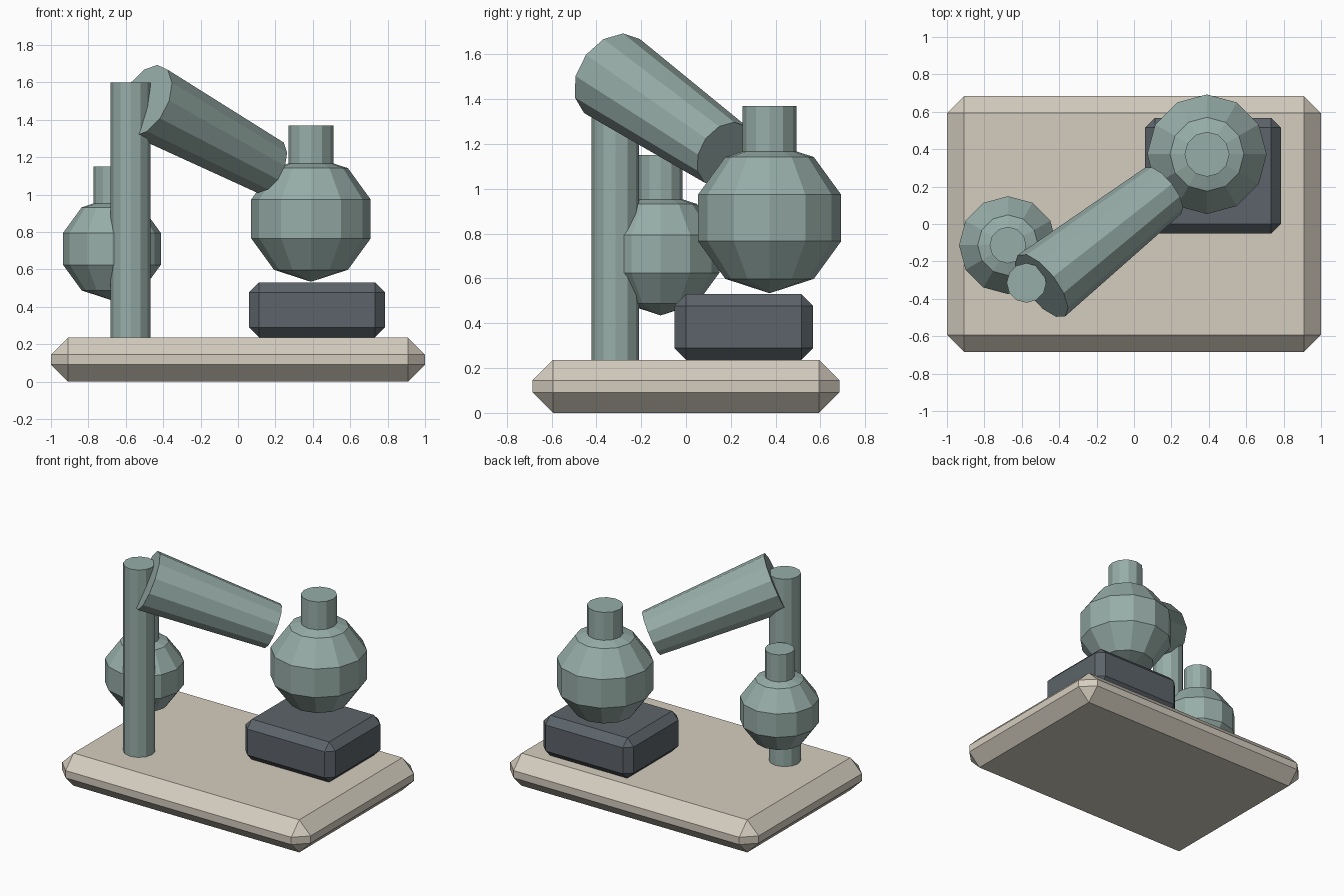
import bpy
import bmesh
from mathutils import Vector, Matrix

default = bpy.data.objects.get("Cube")
if default:
    bpy.data.objects.remove(default, do_unlink=True)

SIDES = 12


def material(name, rgb):
    mat = bpy.data.materials.new(name)
    mat.use_nodes = True
    colour = (*rgb, 1)
    mat.diffuse_color = colour
    mat.node_tree.nodes["Principled BSDF"].inputs["Base Color"].default_value = colour
    return mat


cream = material("warm_cream", (0.66, 0.61, 0.52))
sage = material("sage_green", (0.31, 0.42, 0.39))
slate = material("dark_slate", (0.107, 0.127, 0.144))


def finish(name, bm, mat):
    mesh = bpy.data.meshes.new(name)
    bm.to_mesh(mesh)
    bm.free()
    obj = bpy.data.objects.new(name, mesh)
    mesh.materials.append(mat)
    bpy.context.collection.objects.link(obj)
    return obj


def chamfered_box(name, low, high, chamfer, mat):
    low, high = Vector(low), Vector(high)
    bm = bmesh.new()
    bmesh.ops.create_cube(bm, size=1)
    bmesh.ops.scale(bm, vec=high - low, verts=bm.verts)
    obj = finish(name, bm, mat)
    obj.location = (low + high) / 2
    bevel = obj.modifiers.new("chamfer", "BEVEL")
    bevel.width = chamfer
    bevel.segments = 1
    return obj


def rod(name, start, end, r_start, r_end, mat):
    start, end = Vector(start), Vector(end)
    axis = end - start
    # Straight rods keep the default roll, slanted ones are aimed along the axis
    turn = Matrix() if axis.xy.length < 1e-6 else axis.to_track_quat("Z", "Y").to_matrix().to_4x4()
    bm = bmesh.new()
    bmesh.ops.create_cone(bm, cap_ends=True, segments=SIDES, radius1=r_start,
                          radius2=r_end, depth=axis.length)
    obj = finish(name, bm, mat)
    obj.matrix_world = Matrix.Translation((start + end) / 2) @ turn
    return obj


def flask(prefix, centre, radius, neck_radius, neck_top):
    bm = bmesh.new()
    bmesh.ops.create_uvsphere(bm, u_segments=SIDES, v_segments=5, radius=radius)
    finish(prefix + "_bulb", bm, sage).location = centre
    x, y, z = centre
    rod(prefix + "_neck", (x, y, z + radius * 0.6), (x, y, neck_top),
        neck_radius, neck_radius, sage)


# Base plate and the block standing on it
chamfered_box("base_plate", (-1, -0.685, 0), (1, 0.685, 0.237), 0.092, cream)
chamfered_box("heater_block", (0.06, -0.052, 0.237), (0.785, 0.567, 0.53), 0.052, slate)

# Upright post and tapered slanting arm
rod("post", (-0.575, -0.315, 0.22), (-0.575, -0.315, 1.6), 0.106, 0.106, sage)
rod("condenser_arm", (-0.495, -0.33, 1.503), (0.155, 0.177, 1.153), 0.207, 0.157, sage)

# Round flasks with necks
flask("large_flask", (0.39, 0.373, 0.87), 0.336, 0.12, 1.37)
flask("small_flask", (-0.674, -0.113, 0.71), 0.275, 0.098, 1.15)
